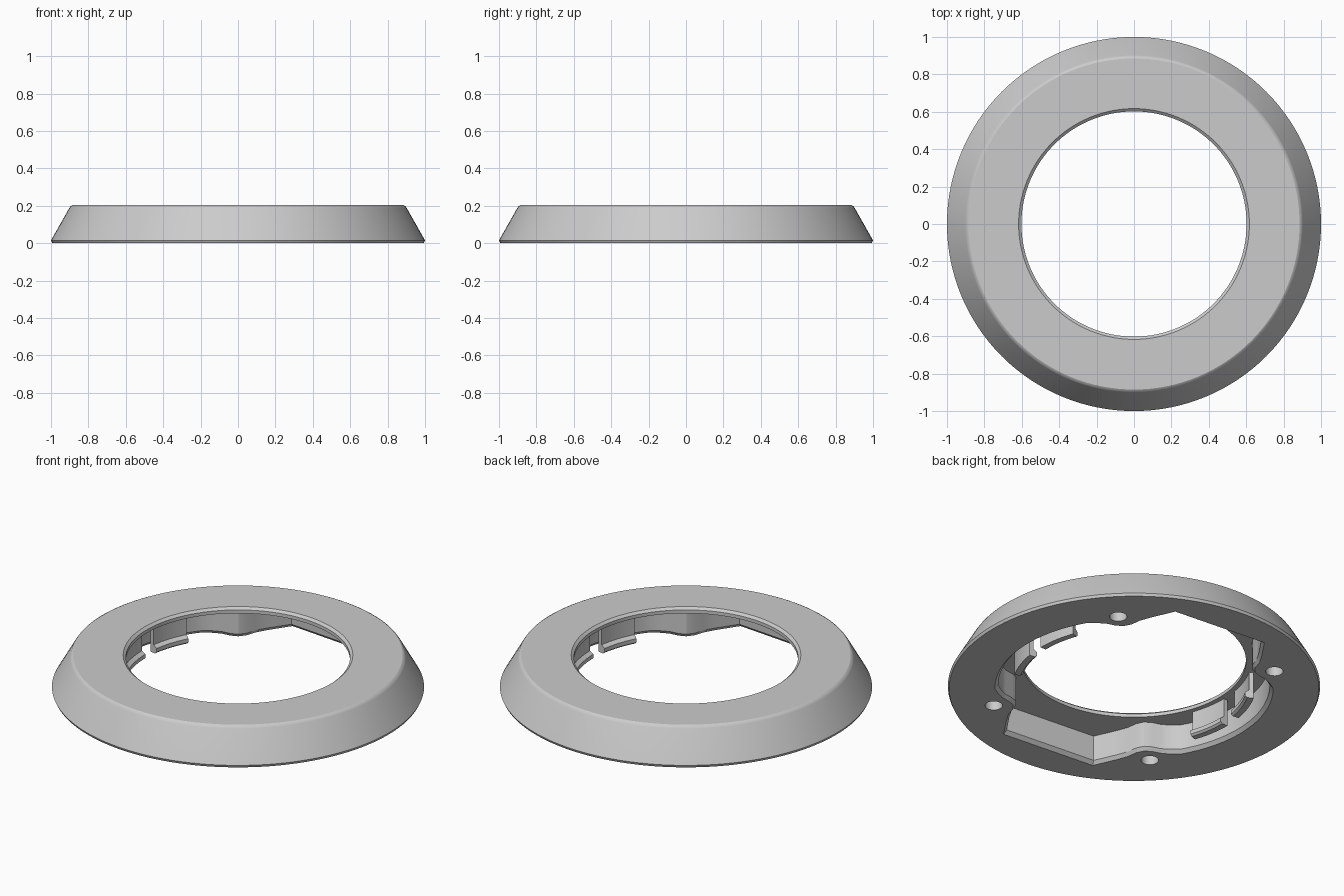
import bpy
import bmesh
from math import sin, cos, pi, radians

TURN = radians(-95)     # the underside is clocked slightly against the axes
CEILING = 0.17

start = bpy.data.objects.get("Cube")
if start:
    bpy.data.objects.remove(start)

grey = bpy.data.materials.new("plain_grey")
grey.use_nodes = True
tone = (0.6, 0.6, 0.6, 1)
grey.diffuse_color = tone
grey.node_tree.nodes["Principled BSDF"].inputs["Base Color"].default_value = tone


def make(name, bm):
    bmesh.ops.recalc_face_normals(bm, faces=bm.faces)
    mesh = bpy.data.meshes.new(name)
    bm.to_mesh(mesh)
    bm.free()
    mesh.materials.append(grey)
    ob = bpy.data.objects.new(name, mesh)
    bpy.context.collection.objects.link(ob)
    return ob


def sweep(name, profile, a0=0, a1=2 * pi, steps=128):
    """Revolve a closed (r, z) profile; a partial sweep gets end caps."""
    bm = bmesh.new()
    full = a1 - a0 > 2 * pi - 0.001
    rings = []
    for i in range(steps if full else steps + 1):
        a = a0 + (a1 - a0) * i / steps
        rings.append([bm.verts.new((r * cos(a), r * sin(a), z)) for r, z in profile])
    n = len(profile)
    for i in range(steps):
        p, q = rings[i], rings[(i + 1) % len(rings)]
        for j in range(n):
            bm.faces.new((p[j], p[(j + 1) % n], q[(j + 1) % n], q[j]))
    if not full:
        bm.faces.new(rings[0])
        bm.faces.new(rings[-1])
    return make(name, bm)


def loft(name, outline, levels):
    """Stack scaled copies of an outline at (scale, z) levels."""
    bm = bmesh.new()
    rings = [[bm.verts.new((x * s, y * s, z)) for x, y in outline] for s, z in levels]
    n = len(outline)
    for p, q in zip(rings, rings[1:]):
        for j in range(n):
            bm.faces.new((p[j], p[(j + 1) % n], q[(j + 1) % n], q[j]))
    bm.faces.new(rings[0])
    bm.faces.new(rings[-1])
    return make(name, bm)


def cut(target, cutter):
    cutter.hide_render = True
    mod = target.modifiers.new("cut", "BOOLEAN")
    mod.operation = "DIFFERENCE"
    mod.solver = "EXACT"
    mod.object = cutter
    bpy.context.view_layer.objects.active = target
    bpy.ops.object.modifier_apply(modifier=mod.name)
    bpy.data.objects.remove(cutter)


def smooth(ob):
    bpy.ops.object.select_all(action="DESELECT")
    ob.select_set(True)
    bpy.context.view_layer.objects.active = ob
    bpy.ops.object.shade_smooth_by_angle(angle=radians(28))


# Sloping outer ring with a chamfered centre hole
ring = sweep("trim_ring", [
    (0.602, 0), (0.993, 0), (1.0, 0.015), (0.902, 0.188), (0.896, 0.197),
    (0.885, 0.203), (0.617, 0.203), (0.602, 0.19)])

# Cavity below: two flat ends, four screw bosses, two round sides
quarter = [(0.785, 0.285), (0.66, 0.355), (0.60, 0.383), (0.545, 0.395),
           (0.505, 0.42), (0.485, 0.46), (0.474, 0.51), (0.45, 0.555)]
quarter += [(0.73 * cos(radians(a)), 0.73 * sin(radians(a))) for a in range(55, 90, 4)]
half = quarter + [(-x, y) for x, y in reversed(quarter)]
outline = half + [(-x, -y) for x, y in half]
cavity = loft("cavity_cutter", outline,
              [(1.035, -0.01), (1.025, 0), (1, 0.02), (1, CEILING)])
cavity.rotation_euler.z = TURN
bpy.context.view_layer.update()
cut(ring, cavity)

# Screw holes
for side in (0, pi):
    for a in (radians(41.3), radians(-41.3)):
        t = side + a + TURN
        circle = [(0.776 * cos(t) + 0.047 * cos(k * pi / 12),
                   0.776 * sin(t) + 0.047 * sin(k * pi / 12)) for k in range(24)]
        cut(ring, loft("screw_cutter", circle, [(1, -0.01), (1, 0.13)]))
smooth(ring)

# Hooked clips hanging from the ceiling along both round sides
hook = [(0.655, CEILING + 0.005), (0.655, 0.012), (0.62, 0.012), (0.608, 0.022),
        (0.608, 0.045), (0.63, 0.06), (0.63, CEILING + 0.005)]
for side, word in ((0, "left"), (pi, "right")):
    for a, number in ((66, "a"), (95, "b")):
        t = side + TURN + radians(a)
        smooth(sweep(f"{word}_clip_{number}", hook, t, t + radians(20), 10))
